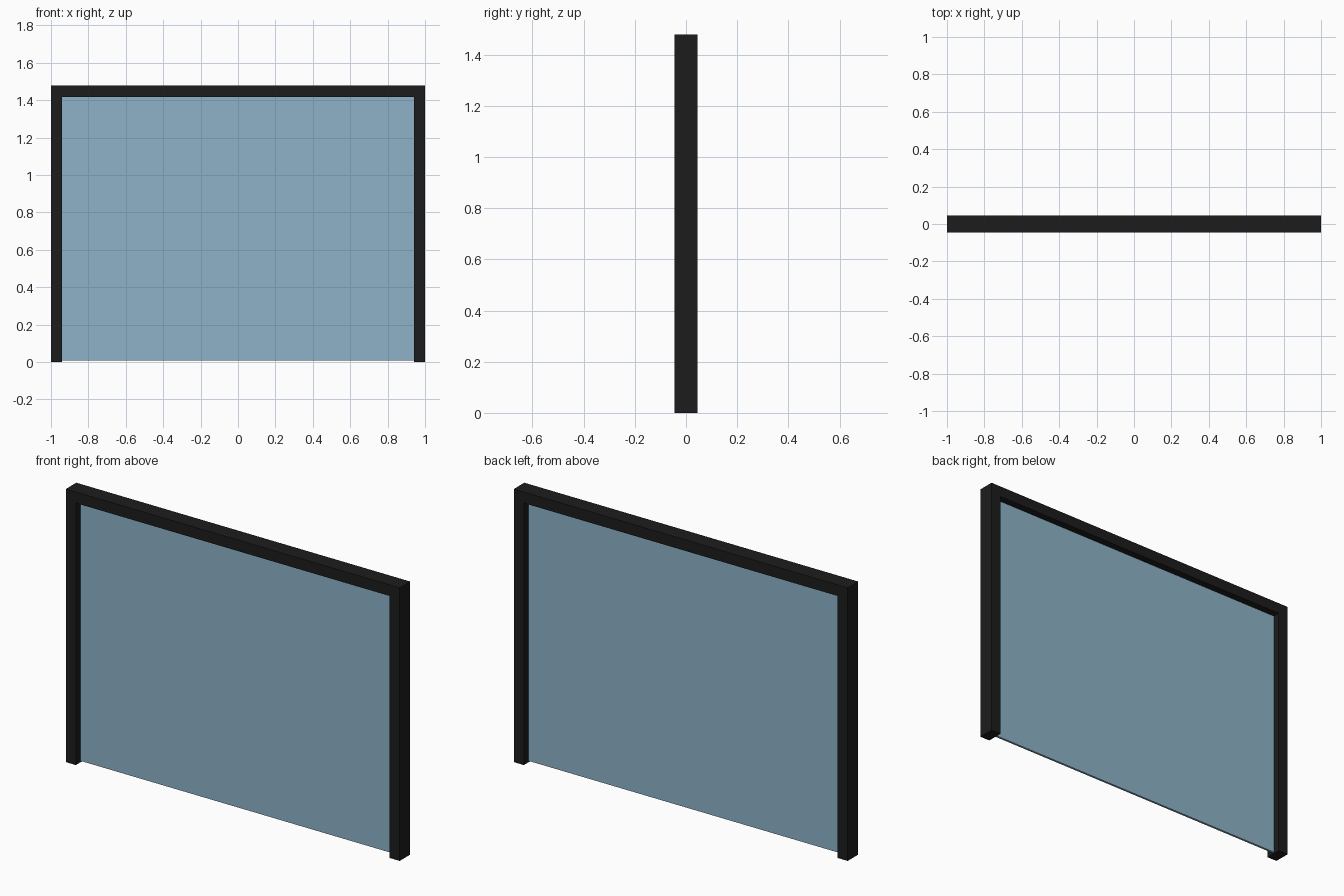
import bpy, bmesh

if "Cube" in bpy.data.objects:
    bpy.data.objects.remove(bpy.data.objects["Cube"])

W, H, D, B = 2.0, 1.478, 0.09, 0.06   # overall width, height, depth, bar width


def material(name, color):
    m = bpy.data.materials.new(name)
    m.diffuse_color = color
    m.use_nodes = True
    m.node_tree.nodes["Principled BSDF"].inputs["Base Color"].default_value = m.diffuse_color
    return m


def extrude_profile(name, pts, depth, mat):
    """Extrude an x/z outline symmetrically about y = 0."""
    bm = bmesh.new()
    face = bm.faces.new([bm.verts.new((x, -depth / 2, z)) for x, z in pts])
    out = bmesh.ops.extrude_face_region(bm, geom=[face])
    verts = [g for g in out["geom"] if isinstance(g, bmesh.types.BMVert)]
    bmesh.ops.translate(bm, verts=verts, vec=(0, depth, 0))
    bmesh.ops.recalc_face_normals(bm, faces=bm.faces)
    mesh = bpy.data.meshes.new(name)
    bm.to_mesh(mesh)
    bm.free()
    mesh.materials.append(mat)
    obj = bpy.data.objects.new(name, mesh)
    bpy.context.collection.objects.link(obj)
    return obj


black = material("black_metal", (0.012, 0.012, 0.012, 1))
blue = material("blue_glass", (0.27, 0.45, 0.58, 1))

x, xi, zi = W / 2, W / 2 - B, H - B

# Frame: two posts and a top rail with mitred corners
for name, s in (("left_post", -1), ("right_post", 1)):
    extrude_profile(name, [(s * x, 0), (s * x, H), (s * xi, zi), (s * xi, 0)], D, black)
extrude_profile("top_rail", [(-x, H), (x, H), (xi, zi), (-xi, zi)], D, black)

# Glass pane, centred in the frame depth and just clear of the ground
extrude_profile("glass_pane", [(-xi, 0.008), (xi, 0.008), (xi, zi), (-xi, zi)], 0.012, blue)
